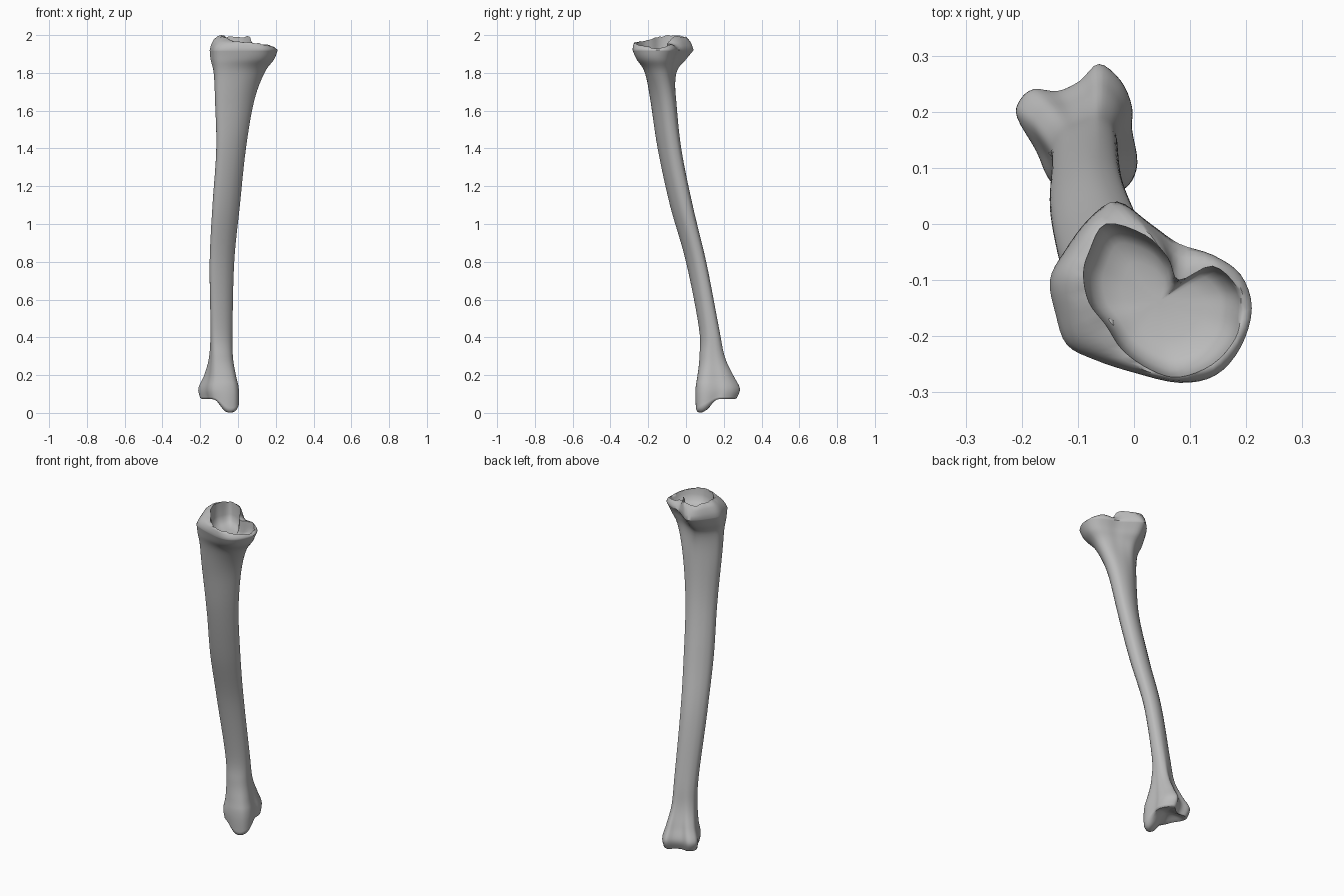
import bpy
import bmesh
import math
import random
from mathutils import Vector

random.seed(4)
SIDES = 64   # points around each ring
STEPS = 6    # rings between two neighbouring sections

old_cube = bpy.data.objects.get("Cube")
if old_cube:
    bpy.data.objects.remove(old_cube, do_unlink=True)

# Cross-section outlines, counter-clockwise from the +x side
HEAD = [(.21, -.15), (.19, -.09), (.14, -.055), (.08, -.035), (.03, 0), (-.03, .04),
        (-.08, .01), (-.125, -.05), (-.15, -.1), (-.14, -.16), (-.12, -.215),
        (-.07, -.242), (0, -.265), (.08, -.283), (.145, -.27), (.19, -.22)]
SHAFT = [(1, .25), (.95, .6), (.8, .85), (.5, 1), (.15, 1), (-.2, .85), (-.5, .6),
         (-.75, .3), (-.95, -.1), (-1, -.5), (-.9, -.85), (-.6, -1), (-.15, -.95),
         (.3, -.75), (.65, -.45), (.9, -.1)]
ANKLE = [(0, .17), (0, .21), (-.02, .255), (-.06, .285), (-.095, .255), (-.135, .237),
         (-.18, .24), (-.205, .22), (-.21, .19), (-.175, .13), (-.155, .085),
         (-.13, .06), (-.085, .05), (-.04, .053), (-.005, .07), (.01, .11)]

# Edge of the broken opening at the upper end, with its height
RIM = [(.19, -.16, 1.93), (.185, -.115, 1.94), (.14, -.075, 1.95), (.08, -.1, 1.96),
       (.06, -.06, 1.99), (.02, -.02, 1.99), (-.05, 0, 1.99), (-.08, -.05, 2),
       (-.09, -.09, 2), (-.08, -.14, 1.99), (-.05, -.18, 1.98), (-.02, -.225, 1.97),
       (.03, -.26, 1.965), (.08, -.273, 1.96), (.14, -.25, 1.95), (.18, -.205, 1.94)]

# height, x range, y range, blend (+1 head outline, 0 shaft, -1 ankle outline)
SECTIONS = [(.08, -.2, .005, .052, .27, -1), (.13, -.21, .005, .05, .285, -1),
            (.2, -.18, -.01, .06, .25, -.85), (.3, -.155, -.025, .07, .205, -.5),
            (.45, -.148, -.028, .068, .175, -.2), (.8, -.15, -.02, 0, .107, 0),
            (1.1, -.135, .01, -.085, .035, 0), (1.4, -.115, .042, -.15, -.025, 0),
            (1.65, -.122, .085, -.19, -.048, .15), (1.8, -.13, .14, -.225, -.045, .6),
            (1.87, -.145, .19, -.262, 0, .95), (1.92, -.15, .21, -.283, .04, 1)]


def spline(points, t, closed):
    """Catmull-Rom value at parameter t, for tuples of any length."""
    count = len(points)
    base = math.floor(t)
    f = t - base

    def pick(i):
        return points[i % count] if closed else points[max(0, min(count - 1, i))]

    quad = zip(*(pick(base + k) for k in (-1, 0, 1, 2)))
    return [b + f * ((c - a) + f * ((2 * a - 5 * b + 4 * c - d)
            + f * (3 * (b - c) + d - a))) / 2 for a, b, c, d in quad]


def resample(points):
    return [spline(points, i * len(points) / SIDES, True) for i in range(SIDES)]


def normalise(points):
    """Stretch a resampled outline to fill the square from -1 to 1."""
    axes = []
    for values in zip(*resample(points)):
        low, high = min(values), max(values)
        axes.append([2 * (v - low) / (high - low) - 1 for v in values])
    return list(zip(*axes))


head, shaft, ankle = (normalise(p) for p in (HEAD, SHAFT, ANKLE))


def section_ring(section):
    z, x0, x1, y0, y1, blend = section
    end = head if blend > 0 else ankle
    w = min(1, abs(blend))
    ring = []
    for (sx, sy), (ex, ey) in zip(shaft, end):
        u, v = sx + (ex - sx) * w, sy + (ey - sy) * w
        ring.append(Vector(((x0 + x1 + u * (x1 - x0)) / 2,
                            (y0 + y1 + v * (y1 - y0)) / 2, z)))
    return ring


def centre_of(ring):
    return sum(ring, Vector()) / len(ring)


def scaled(ring, factor, z):
    """Shrink a ring towards its centre and lay it at one height."""
    c = centre_of(ring)
    return [Vector((c.x + (p.x - c.x) * factor, c.y + (p.y - c.y) * factor, z))
            for p in ring]


# Wall of the bone, from the ankle end to the widest part of the head
wall = [section_ring(spline(SECTIONS, i / STEPS, False))
        for i in range((len(SECTIONS) - 1) * STEPS + 1)]

# Lower joint surface: a shallow hollow
joint = [scaled(wall[0], f, z) for f, z in
         ((.05, .095), (.2, .094), (.35, .092), (.5, .088), (.65, .083), (.8, .077), (.93, .074))]

# Upper end: rounded shoulder, ragged rim and the bowl inside it
rim = [Vector(p) for p in resample(RIM)]
shoulder = []
for f, lift in ((.12, .35), (.35, .7), (.7, .93)):
    shoulder.append([Vector((a.x + (b.x - a.x) * f, a.y + (b.y - a.y) * f,
                             a.z + (b.z - a.z) * lift)) for a, b in zip(wall[-1], rim)])
for p in rim:
    p.z = min(2, p.z + random.uniform(-.006, .004))
bowl = [scaled(rim, f, z) for f, z in
        ((.97, 1.92), (.9, 1.89), (.75, 1.872), (.5, 1.865), (.25, 1.86), (.05, 1.86))]
rings = joint + wall + shoulder + [rim] + bowl

# Inner ankle knob: pull the lower end down around one spot
for ring in rings[:len(joint) + 2 * STEPS]:
    for p in ring:
        reach = math.hypot(p.x + .045, p.y - .088) / .058
        fade = max(0, min(1, (.15 - p.z) / .07))
        p.z -= .076 * fade * math.exp(-reach ** 3)

# Skin the rings into one closed surface
bm = bmesh.new()
loops = [[bm.verts.new(p) for p in ring] for ring in rings]
for low, high in zip(loops, loops[1:]):
    for i in range(SIDES):
        j = (i + 1) % SIDES
        bm.faces.new((low[i], low[j], high[j], high[i]))
bm.faces.new(reversed(loops[0]))
bm.faces.new(loops[-1])
bmesh.ops.recalc_face_normals(bm, faces=bm.faces)
mesh = bpy.data.meshes.new("leg_bone")
bm.to_mesh(mesh)
bm.free()
bone = bpy.data.objects.new("leg_bone", mesh)
bpy.context.collection.objects.link(bone)

# Small nodule on the floor of the bowl
bpy.ops.mesh.primitive_uv_sphere_add(segments=16, ring_count=8, radius=.01,
                                     location=(-.045, -.178, 1.885))
nodule = bpy.context.object
nodule.name = "bowl_nodule"

# One plain grey for everything
grey = bpy.data.materials.new("bone_grey")
grey.use_nodes = True
colour = (.5, .5, .5, 1)
grey.diffuse_color = colour
grey.node_tree.nodes["Principled BSDF"].inputs["Base Color"].default_value = colour
for part in (bone, nodule):
    part.data.materials.append(grey)
    bpy.ops.object.select_all(action="DESELECT")
    part.select_set(True)
    bpy.context.view_layer.objects.active = part
    bpy.ops.object.shade_smooth_by_angle(angle=math.radians(50))
